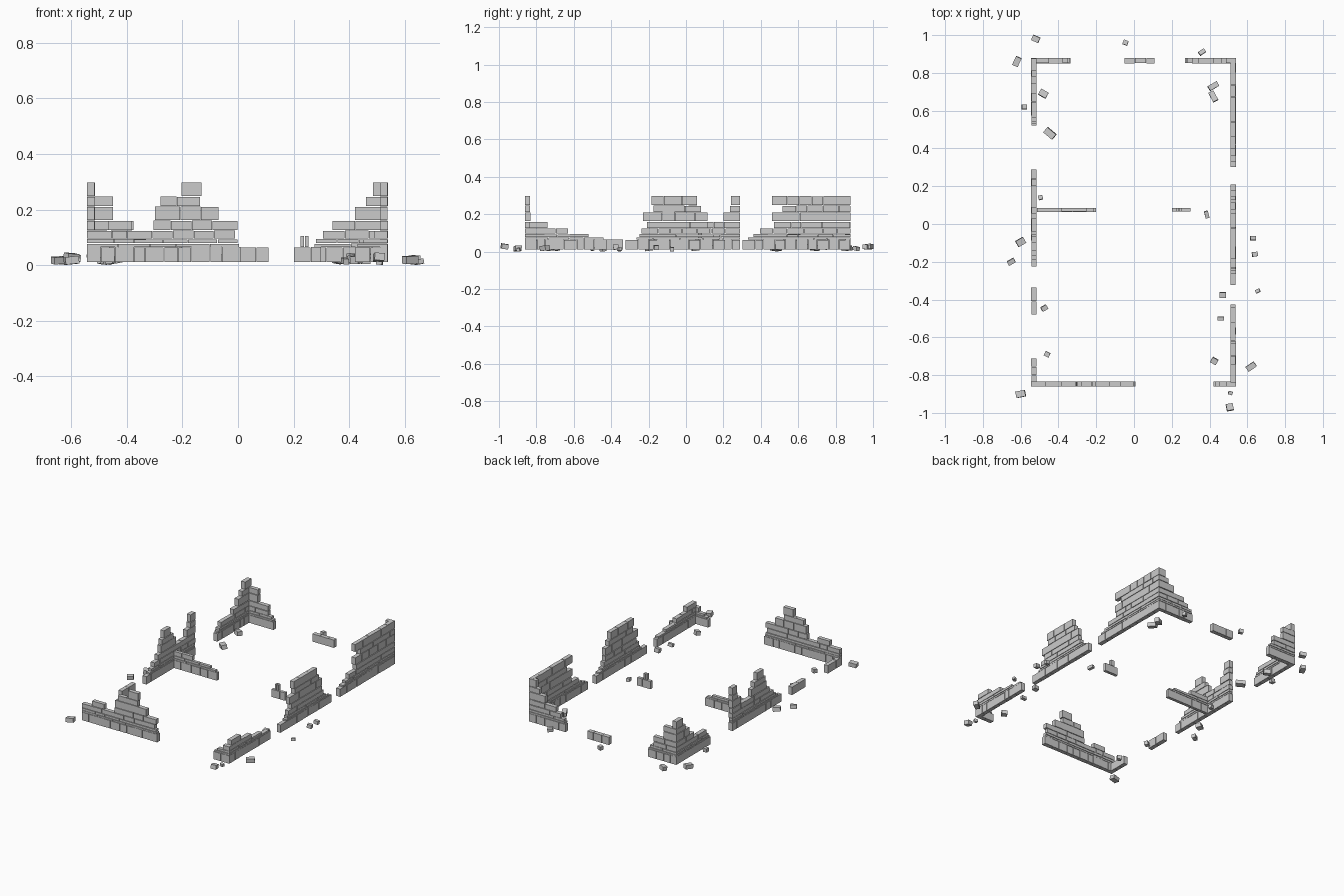
import bpy, bmesh, math, random
from mathutils import Matrix, Vector, Euler

random.seed(7)

# Courses shared by every wall: (bottom, top, typical stone length)
COURSES = [(0.012, 0.065, 0.058), (0.066, 0.077, 0.11), (0.079, 0.094, 0.09),
           (0.096, 0.125, 0.075), (0.127, 0.160, 0.085), (0.163, 0.211, 0.085),
           (0.213, 0.247, 0.08), (0.249, 0.298, 0.075)]


def add_box(bm, centre, size, rot=(0, 0, 0)):
    m = (Matrix.Translation(centre) @ Euler(rot).to_matrix().to_4x4()
         @ Matrix.Diagonal((*size, 1)))
    return bmesh.ops.create_cube(bm, size=1, matrix=m)["verts"]


def finish(bm, name):
    me = bpy.data.meshes.new(name)
    bm.to_mesh(me)
    bm.free()
    ob = bpy.data.objects.new(name, me)
    bpy.context.collection.objects.link(ob)
    return ob


def wall(name, axis, offset, spans, thick=0.028):
    """Broken wall along 'x' or 'y'; spans = (course, start, end) runs of stones."""
    bm = bmesh.new()
    for c, a, b in spans:
        z0, z1, length = COURSES[c]
        n = max(1, round((b - a) / length))
        # uneven joints between stones
        step = (b - a) / n
        cuts = [a] + [a + step * (i + random.uniform(-0.25, 0.25)) for i in range(1, n)] + [b]
        for s, e in zip(cuts, cuts[1:]):
            t = thick + random.uniform(-0.002, 0.001)
            h = z1 - z0 - random.uniform(0, 0.002)
            mid, ln = (s + e) / 2, e - s - 0.002
            if axis == 'x':
                add_box(bm, (mid, offset, z0 + h / 2), (ln, t, h))
            else:
                add_box(bm, (offset, mid, z0 + h / 2), (t, ln, h))
    return finish(bm, name)


def runs(starts, ends):
    """Pair up start and end of each course, from the bottom course upwards."""
    return [(i, s, e) for i, (s, e) in enumerate(zip(starts, ends))]


L, R, F, B = -0.53, 0.525, -0.847, 0.865   # wall centre lines
XL, XR, YF, YB = -0.545, 0.54, -0.861, 0.879  # outer faces

# Front wall
wall("front_wall_left", 'x', F,
     runs([XL, XL, XL, XL, -0.305, -0.30, -0.28, -0.205],
          [0.01, 0.005, 0.0, -0.01, 0.0, -0.07, -0.135, -0.13]) + [(4, -0.47, -0.38)])
wall("front_wall_right", 'x', F, runs([0.42, 0.43, 0.45, 0.49], [XR] * 4))

# Right wall
wall("right_wall_front", 'y', R,
     runs([YF, YF, YF, YF, -0.84], [-0.425, -0.44, -0.52, -0.63, -0.74]))
wall("right_wall_middle", 'y', R,
     runs([-0.325, -0.265, -0.25, -0.24, -0.21, -0.23, -0.175, -0.185],
          [0.21, 0.18, 0.15, 0.13, 0.115, 0.115, 0.08, 0.06]))
wall("right_wall_back", 'y', R,
     runs([0.30, 0.33, 0.36, 0.395, 0.47, 0.46, 0.515, 0.46], [YB - 0.002] * 8))

# Back wall
wall("back_wall_right", 'x', B,
     runs([0.27, 0.275, 0.28, 0.305, 0.34, 0.42, 0.46, 0.485], [XR] * 8))
wall("back_wall_middle", 'x', B, [(0, -0.05, 0.11)])
wall("back_wall_left", 'x', B,
     runs([XL] * 7, [-0.335, -0.34, -0.35, -0.375, -0.375, -0.45, -0.45]))

# Left wall
wall("left_wall_back", 'y', L,
     runs([0.52, 0.53, 0.54, 0.56, 0.69, 0.74, 0.78, 0.81], [YB - 0.002] * 8))
wall("left_wall_middle", 'y', L,
     runs([-0.225, -0.19, -0.17, -0.14, -0.10, -0.07, -0.06, -0.04],
          [0.29, 0.29, 0.29, 0.29, 0.29, 0.09, 0.06, 0.03])
     + [(5, 0.20, 0.29), (6, 0.235, 0.29), (7, 0.24, 0.29)])
wall("left_wall_stub", 'y', L, [(0, -0.48, -0.335)])
wall("left_wall_front", 'y', L, [(0, YF, -0.71)])

# Inner dividing wall
wall("inner_wall", 'x', 0.075,
     runs([-0.515] * 4, [-0.20, -0.21, -0.25, -0.38]), 0.021)
stub = [(0, 0.20, 0.30)]
wall("inner_wall_stub", 'x', 0.075, stub, 0.021)
bm = bmesh.new()
for x in (0.232, 0.247):
    add_box(bm, (x, 0.075, 0.085), (0.013, 0.02, 0.038))
finish(bm, "inner_stub_stones")

# Fallen stones: x, y, length, width, turn in degrees
RUBBLE = [
    (-0.52, 0.98, .04, .03, -25), (-0.62, 0.86, .05, .032, 65), (-0.58, 0.62, .028, .025, 0),
    (-0.48, 0.69, .045, .034, -30), (-0.445, 0.48, .06, .035, -40), (-0.495, 0.14, .023, .022, 15),
    (-0.60, -0.095, .046, .035, 30), (-0.65, -0.20, .04, .025, 30), (-0.475, -0.445, .033, .025, 30),
    (-0.46, -0.69, .028, .025, -25), (-0.60, -0.90, .05, .034, 12), (-0.045, 0.96, .026, .025, -20),
    (0.36, 0.91, .036, .022, 35), (0.42, 0.73, .055, .028, 30), (0.42, 0.675, .055, .03, -62),
    (0.385, 0.05, .038, .02, -75), (0.63, -0.075, .03, .022, 0), (0.64, -0.16, .03, .024, 8),
    (0.655, -0.355, .024, .018, 25), (0.47, -0.375, .034, .028, 0), (0.46, -0.50, .034, .02, 0),
    (0.425, -0.725, .034, .03, -30), (0.62, -0.755, .052, .03, 35), (0.507, -0.97, .036, .036, 10),
    (0.51, -0.895, .022, .018, -15)]
bm = bmesh.new()
for x, y, ln, w, deg in RUBBLE:
    tilt = [random.uniform(-0.15, 0.15) for _ in range(2)]
    h = min(0.027, w)
    vs = add_box(bm, (x, y, 0), (ln, w, h), (*tilt, math.radians(deg)))
    low = min(v.co.z for v in vs)
    bmesh.ops.translate(bm, verts=vs, vec=Vector((0, 0, random.uniform(0, 0.012) - low)))
# rest the lowest stone on the ground
low = min(v.co.z for v in bm.verts)
bmesh.ops.translate(bm, verts=bm.verts[:], vec=Vector((0, 0, -low)))
finish(bm, "fallen_stones")
